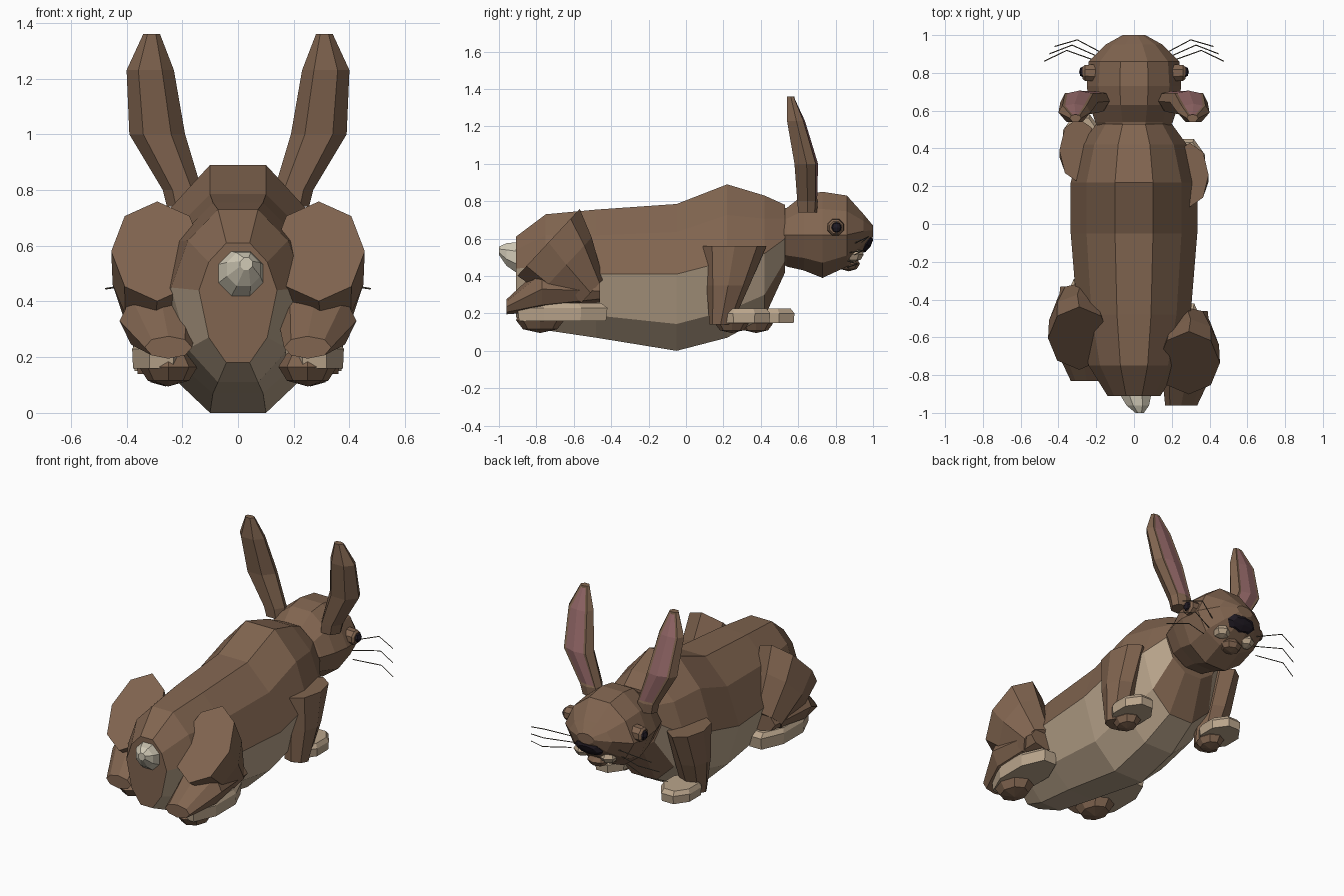
import bpy, bmesh, math
from mathutils import Vector

cube = bpy.data.objects.get("Cube")
if cube:
    bpy.data.objects.remove(cube, do_unlink=True)


def material(name, rgb):
    m = bpy.data.materials.new(name)
    m.use_nodes = True
    m.diffuse_color = (*rgb, 1)
    m.node_tree.nodes["Principled BSDF"].inputs["Base Color"].default_value = (*rgb, 1)
    return m


BROWN = material("brown fur", (.22, .13, .08))
BEIGE = material("beige fur", (.49, .375, .26))
WHITE = material("tail white", (.64, .59, .47))
PINK = material("inner ear pink", (.30, .14, .14))
DARK = material("dark nose", (.014, .010, .016))
WHISKER = material("whisker grey", (.13, .11, .08))

X, Y, Z = Vector((1, 0, 0)), Vector((0, 1, 0)), Vector((0, 0, 1))


def ring(centre, u, v, ru, rv, turn=.5, n=8):
    """Polygon ring around a centre, spanned by axes u and v."""
    angles = [math.tau * (i + turn) / n for i in range(n)]
    k = 1 / math.cos(math.tau * turn / n)
    return [Vector(centre) + u * ru * k * math.cos(a) + v * rv * k * math.sin(a) for a in angles]


def finish(name, bm, mats):
    bmesh.ops.recalc_face_normals(bm, faces=bm.faces)
    me = bpy.data.meshes.new(name)
    bm.to_mesh(me)
    bm.free()
    for m in mats:
        me.materials.append(m)
    ob = bpy.data.objects.new(name, me)
    bpy.context.collection.objects.link(ob)
    return ob


def skin(rings):
    """Bridge rings of points and cap both ends."""
    bm = bmesh.new()
    loops = [[bm.verts.new(p) for p in r] for r in rings]
    n = len(loops[0])
    for a, b in zip(loops, loops[1:]):
        for i in range(n):
            j = (i + 1) % n
            bm.faces.new((a[i], a[j], b[j], b[i]))
    bm.faces.new(loops[0])
    bm.faces.new(loops[-1])
    bmesh.ops.recalc_face_normals(bm, faces=bm.faces)
    bm.faces.ensure_lookup_table()
    return bm


def loft(name, rings, mat):
    return finish(name, skin(rings), [mat])


def lump(name, centre, size, mat, tilt=0, segments=8):
    bm = bmesh.new()
    bmesh.ops.create_uvsphere(bm, u_segments=segments, v_segments=4, radius=1)
    ob = finish(name, bm, [mat])
    ob.location, ob.scale, ob.rotation_euler.x = centre, size, tilt
    return ob


# Ten-sided section shared by body and head
HALF = [(.3, 1), (.75, .6), (1, 0), (.75, -.65), (.3, -1)]
SECTION = HALF + [(-x, z) for x, z in reversed(HALF)]


def section(y, bottom, mid, top, w):
    return [Vector((x * w, y, mid + z * (top - mid if z > 0 else mid - bottom))) for x, z in SECTION]


# Body: beige belly below the middle edge, brown breast in front
bm = skin([section(*r) for r in [
    (-.91, .18, .44, .61, .14),
    (-.75, .11, .45, .73, .24),
    (-.48, .07, .41, .755, .30),
    (-.05, 0, .41, .785, .335),
    (.22, .07, .48, .89, .335),
    (.42, .18, .52, .83, .28),
    (.53, .42, .60, .78, .20)]])
sides = len(bm.faces) - 2
for i, f in enumerate(bm.faces[:sides]):
    breast = i >= sides - len(SECTION) and i % len(SECTION) in (3, 4, 5)
    if 2 <= i % len(SECTION) <= 6 and not breast:
        f.material_index = 1
finish("body", bm, [BROWN, BEIGE])

# Head
loft("head", [section(*r) for r in [
    (.45, .50, .62, .75, .15),
    (.54, .45, .62, .765, .205),
    (.63, .43, .62, .835, .235),
    (.73, .39, .62, .85, .25),
    (.86, .45, .62, .83, .24),
    (.95, .53, .64, .73, .15),
    (1.0, .61, .645, .67, .06)]], BROWN)
lump("nose", (0, .965, .57), (.10, .055, .025), DARK, tilt=math.radians(58))
lump("chin", (0, .87, .465), (.07, .06, .04), BROWN)

# Tail
loft("tail", [ring((x, y, z), X, Z, r, r) for x, y, z, r in [
    (0, -.86, .49, .07), (.01, -.91, .50, .08), (.02, -.96, .515, .06), (.03, -1, .535, .022)]], WHITE)


def ear(side, s):
    outline = [(-.75, .75), (0, 1), (.75, .75), (1, 0), (.5, -1), (-.5, -1), (-1, 0)]
    spine = [(.19, .65, .74, .065, .05), (.20, .65, .80, .07, .055), (.29, .645, 1.0, .10, .065),
             (.315, .59, 1.23, .085, .05), (.31, .56, 1.36, .03, .02)]
    bm = skin([[Vector((s * (cx + u * rx), cy + v * ry, z)) for u, v in outline]
               for cx, cy, z, rx, ry in spine])
    front = [bm.faces[i * len(outline) + j] for i in range(1, 4) for j in (0, 1)]
    bmesh.ops.inset_region(bm, faces=front, thickness=.014, depth=-.004)
    for f in front:
        f.material_index = 1
    finish(side + "_ear", bm, [BROWN, PINK])


def whisker(name, points):
    cu = bpy.data.curves.new(name, "CURVE")
    cu.dimensions = "3D"
    cu.bevel_depth, cu.bevel_resolution = .003, 0
    sp = cu.splines.new("POLY")
    sp.points.add(len(points) - 1)
    for p, co in zip(sp.points, points):
        p.co = (*co, 1)
    cu.materials.append(WHISKER)
    bpy.context.collection.objects.link(bpy.data.objects.new(name, cu))


def slab(name, x, y, rx, ry, low, high):
    """Eight-sided foot with a narrow bevelled top."""
    loft(name, [ring((x, y, z), X, Y, rx * k, ry * k)
                for z, k in [(low, .97), (high - .025, 1), (high, .86)]], BEIGE)


# Paired parts; the right legs are a short step ahead of the left ones
for side, s, step in (("left", 1, 0), ("right", -1, .13)):
    ear(side, s)

    # Eye and cheek
    loft(side + "_eyelid", [ring((s * x, .80, .66), Y, Z, r, r) for x, r in
                            [(.20, .045), (.26, .042), (.272, .032)]], BROWN)
    lump(side + "_eye", (s * .268, .805, .66), (.023, .03, .03), DARK)
    lump(side + "_cheek", (s * .09, .895, .515), (.055, .055, .04), BEIGE, segments=6)

    # Whiskers
    for i in range(3):
        d = i * .028
        whisker(f"{side}_whisker_{i + 1}", [
            (s * (.14 + d), .89 - d / 2, .57 - 1.6 * d),
            (s * (.30 + d), .975 - d, .61 - 2.6 * d),
            (s * (.42 + d), .94 - d * 1.4, .58 - 2.4 * d)])

    # Hind leg: thigh, shin, heel and foot
    slope = Vector((0, .68, .73))
    loft(side + "_thigh", [
        ring((s * .29, -.735 + step, .58), X, slope, .165, .245, 0),
        ring((s * .30, -.64 + step, .46), X, slope, .15, .20, 0),
        ring((s * .28, -.51 + step, .31), X, slope, .12, .10, 0)], BROWN)
    loft(side + "_shin", [ring((s * x, y + step, z), X, Z, rx, rz, 0) for x, y, z, rx, rz in [
        (.28, -.46, .32, .11, .06), (.285, -.77, .33, .14, .12), (.25, -.96, .235, .085, .04)]], BROWN)
    lump(side + "_heel", (s * .25, -.78 + step, .165), (.105, .13, .07), BROWN)
    slab(side + "_hind_foot", s * .275, -.66 + step, .105, .24, .16, .255)

    # Foreleg, wrist and paw
    loft(side + "_foreleg", [ring((s * x, y + step, z), X, Y, rx, ry, 0) for x, y, z, rx, ry in [
        (.295, .26, .56, .10, .17), (.295, .225, .35, .10, .115), (.28, .185, .14, .08, .06)]], BROWN)
    lump(side + "_wrist", (s * .26, .245 + step, .145), (.075, .09, .05), BROWN)
    slab(side + "_front_paw", s * .275, .31 + step, .10, .14, .15, .225)
